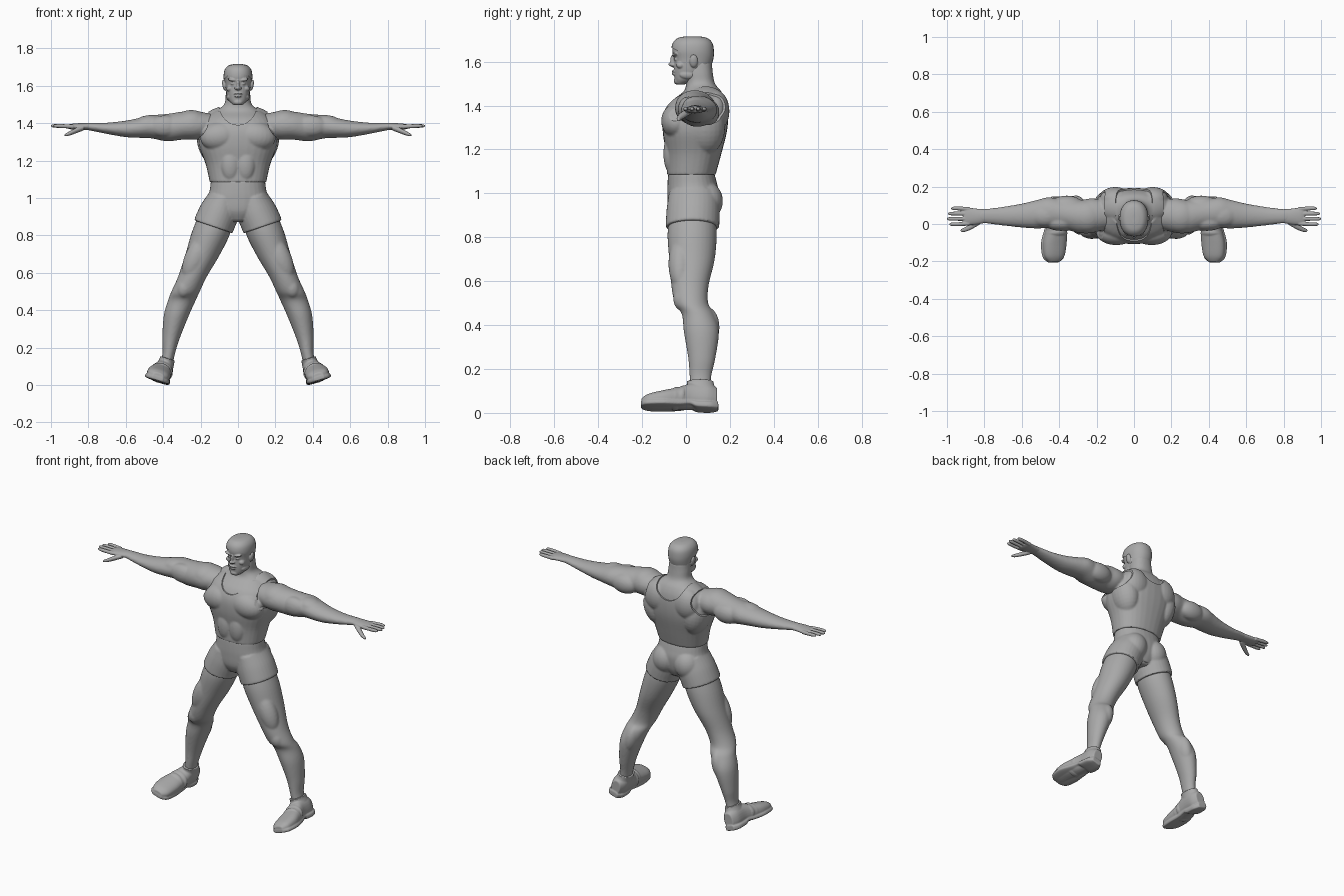
import bpy
import bmesh
from math import cos, sin, pi, copysign, radians
from mathutils import Vector, Matrix, Euler

default_cube = bpy.data.objects.get("Cube")
if default_cube:
    bpy.data.objects.remove(default_cube, do_unlink=True)

clay = bpy.data.materials.new("clay grey")
clay.use_nodes = True
clay.diffuse_color = (.4, .4, .4, 1)
clay.node_tree.nodes["Principled BSDF"].inputs["Base Color"].default_value = clay.diffuse_color

SIDES = 32
STEPS = 5


def resample(rings):
    """Smooth the ring table with a Catmull-Rom spline."""
    points = [Vector(ring) for ring in rings]
    result = []
    for i in range(len(points) - 1):
        before = points[max(i - 1, 0)]
        start, end = points[i], points[i + 1]
        after = points[min(i + 2, len(points) - 1)]
        for step in range(STEPS):
            t = step / STEPS
            slope_in, slope_out = (end - before) / 2, (after - start) / 2
            result.append(start + slope_in * t
                          + (3 * (end - start) - 2 * slope_in - slope_out) * t ** 2
                          + (2 * (start - end) + slope_in + slope_out) * t ** 3)
    return result + [points[-1]]


def loft(bm, rings, axis="z", grow=0, square=2, tilt=0):
    """Closed tube; each ring is (position along axis, centre a, centre b, radius a, radius b)."""
    loops = []
    for along, a, b, radius_a, radius_b in resample(rings):
        loop = []
        for i in range(SIDES):
            c, s = cos(2 * pi * i / SIDES), sin(2 * pi * i / SIDES)
            u = copysign(abs(c) ** (2 / square), c) * (radius_a + grow)
            v = copysign(abs(s) ** (2 / square), s) * (radius_b + grow)
            t = along + tilt * u
            place = {"x": (t, a + u, b + v), "y": (a + u, t, b + v), "z": (a + u, b + v, t)}
            loop.append(bm.verts.new(place[axis]))
        loops.append(loop)
    for low, high in zip(loops, loops[1:]):
        for i in range(SIDES):
            j = (i + 1) % SIDES
            bm.faces.new((low[i], low[j], high[j], high[i]))
    bm.faces.new(loops[0])
    bm.faces.new(loops[-1])


def blob(bm, centre, radii, lean=0, grow=0):
    """Ellipsoid muscle, leaning sideways by a number of degrees."""
    size = Vector(radii) + Vector((grow, grow, grow))
    matrix = Matrix.LocRotScale(Vector(centre), Euler((0, radians(lean), 0)), size)
    bmesh.ops.create_uvsphere(bm, u_segments=24, v_segments=16, radius=1, matrix=matrix)


def mirror(bm):
    copy = bmesh.ops.duplicate(bm, geom=bm.verts[:] + bm.edges[:] + bm.faces[:])
    verts = [item for item in copy["geom"] if isinstance(item, bmesh.types.BMVert)]
    bmesh.ops.scale(bm, vec=(-1, 1, 1), verts=verts)


def finish(name, bm, voxel=0, passes=4, cutter=None):
    """Fuse the volumes, relax the surface, cut it and shade it."""
    bmesh.ops.recalc_face_normals(bm, faces=bm.faces[:])
    mesh = bpy.data.meshes.new(name)
    bm.to_mesh(mesh)
    obj = bpy.data.objects.new(name, mesh)
    bpy.context.collection.objects.link(obj)
    if voxel:
        remesh = obj.modifiers.new("fuse", "REMESH")
        remesh.mode = "VOXEL"
        remesh.voxel_size = voxel
        relax = obj.modifiers.new("relax", "SMOOTH")
        relax.factor = .5
        relax.iterations = passes
    if cutter:
        cut = obj.modifiers.new("cut", "BOOLEAN")
        cut.operation = "DIFFERENCE"
        cut.solver = "EXACT"
        cut.object = cutter
    graph = bpy.context.evaluated_depsgraph_get()
    baked = bpy.data.meshes.new_from_object(obj.evaluated_get(graph))
    obj.modifiers.clear()
    obj.data = baked
    baked.materials.clear()
    baked.materials.append(clay)
    bpy.ops.object.select_all(action="DESELECT")
    obj.select_set(True)
    bpy.context.view_layer.objects.active = obj
    bpy.ops.object.shade_smooth_by_angle(angle=radians(42))
    return obj


def finish_pair(part, bm, voxel=0, passes=2):
    finish("left_" + part, bm, voxel, passes)
    bmesh.ops.scale(bm, vec=(-1, 1, 1), verts=bm.verts[:])
    finish("right_" + part, bm, voxel, passes)


def chest_muscles(bm, grow=0):
    blob(bm, (.095, -.045, 1.33), (.1, .06, .07), 8, grow)       # pectoral
    blob(bm, (.14, .085, 1.3), (.07, .085, .12), 12, grow)       # back flank
    blob(bm, (.1, .13, 1.375), (.085, .06, .09), 0, grow)        # shoulder blade
    blob(bm, (.09, .09, 1.445), (.1, .065, .035), 18, grow)      # neck slope
    blob(bm, (.04, -.065, 1.18), (.045, .03, .085), 0, grow)     # abdomen


chest = [(1.085, 0, .024, .143, .103), (1.18, 0, .035, .165, .118), (1.28, 0, .04, .2, .138),
         (1.36, 0, .045, .2, .14), (1.42, 0, .057, .175, .122), (1.465, 0, .075, .12, .085)]
pelvis = [(.87, 0, .03, .06, .07), (.92, 0, .03, .13, .105), (1.0, 0, .032, .152, .112)]
neck = [(1.5, 0, .066, .074, .066), (1.55, 0, .06, .066, .062), (1.6, 0, .06, .06, .058)]

# Body: leg and arm of one side, mirrored, then the trunk
body = bmesh.new()
loft(body, [(.92, .115, .03, .09, .1), (.82, .142, .028, .104, .112), (.7, .188, .027, .093, .104),
            (.58, .243, .018, .077, .085), (.5, .28, .025, .076, .076), (.45, .301, .055, .074, .074),
            (.37, .33, .07, .067, .08), (.25, .358, .072, .047, .062), (.17, .37, .066, .034, .05),
            (.1, .385, .065, .034, .045)])
blob(body, (.225, -.025, .68), (.06, .055, .13), -23)     # thigh front
blob(body, (.285, -.02, .52), (.042, .038, .055), -20)    # kneecap
blob(body, (.31, .095, .39), (.045, .058, .095), -15)     # calf
loft(body, [(.13, .05, 1.39, .07, .055), (.22, .045, 1.388, .092, .076), (.29, .04, 1.387, .088, .075),
            (.38, .053, 1.376, .08, .073), (.46, .06, 1.38, .082, .062), (.52, .052, 1.375, .076, .054),
            (.6, .045, 1.369, .064, .044), (.7, .042, 1.372, .05, .03), (.8, .042, 1.382, .038, .02),
            (.83, .041, 1.382, .038, .018)], "x")
blob(body, (.25, .04, 1.4), (.095, .088, .07))            # shoulder cap
blob(body, (.39, .008, 1.383), (.09, .045, .058))         # upper arm front
blob(body, (.36, .1, 1.37), (.09, .052, .06))             # upper arm back
blob(body, (.48, .045, 1.4), (.08, .06, .042), 8)         # forearm top
chest_muscles(body)
mirror(body)
loft(body, pelvis + chest + neck, square=2.3)
finish("body", body, .007)

# Hands: palm, four fingers and thumb
hand = bmesh.new()
loft(hand, [(.8, .042, 1.382, .037, .019), (.84, .04, 1.382, .042, .018),
            (.89, .041, 1.381, .047, .015), (.912, .041, 1.381, .043, .009)], "x")
for y, tip in ((.079, .975), (.054, .992), (.029, .997), (.003, .985)):
    spread = (y - .04) * .12
    loft(hand, [(.88, y, 1.381, .011, .011), (.94, y + spread, 1.384, .0105, .0105),
                (tip - .01, y + spread, 1.385, .009, .009), (tip + .003, y + spread, 1.385, .004, .004)], "x")
loft(hand, [(.825, .015, 1.375, .018, .014), (.87, -.012, 1.358, .017, .014),
            (.905, -.03, 1.343, .012, .011), (.927, -.035, 1.335, .006, .006)], "x")
finish_pair("hand", hand, .0032)

# Shirt with scooped neck and open armholes
holes = bmesh.new()
loft(holes, [(-.4, .275, 1.43, .12, .13), (.4, .275, 1.43, .12, .13)], "y")
mirror(holes)
loft(holes, [(-.4, 0, 1.5, .1, .11), (.4, 0, 1.5, .1, .11)], "y")
cutter = finish("shirt_cutter", holes)
cutter.hide_render = True
shirt = bmesh.new()
chest_muscles(shirt, .008)
mirror(shirt)
loft(shirt, chest, grow=.008, square=2.3)
finish("shirt", shirt, .006, 3, cutter)
bpy.data.objects.remove(cutter, do_unlink=True)

# Shorts with slanted hems
shorts = bmesh.new()
loft(shorts, [(.845, .13, .03, .102, .121), (.86, .127, .03, .103, .122), (.93, .098, .033, .1, .121),
              (1.0, .075, .034, .08, .112)], tilt=.34)
blob(shorts, (.075, .09, .965), (.08, .078, .09), -12)    # buttock
mirror(shorts)
loft(shorts, [(.88, 0, .03, .07, .085), (.93, 0, .03, .14, .11), (1.0, 0, .032, .158, .117),
              (1.05, 0, .028, .15, .112), (1.092, 0, .024, .145, .105)], square=2.2)
finish("shorts", shorts, .006, 3)

# Head with facial features
skull = [(1.497, 0, -.025, .025, .022), (1.52, 0, .0, .048, .052), (1.56, 0, .022, .062, .077),
         (1.61, 0, .032, .068, .087), (1.65, 0, .03, .072, .092), (1.685, 0, .03, .066, .085),
         (1.707, 0, .03, .047, .063), (1.715, 0, .03, .02, .03)]
head = bmesh.new()
blob(head, (.03, -.049, 1.631), (.026, .014, .008), -10)  # brow
blob(head, (.027, -.044, 1.611), (.013, .011, .008))      # eye
blob(head, (.043, -.025, 1.585), (.02, .02, .016), 20)    # cheekbone
blob(head, (.009, -.06, 1.586), (.009, .011, .008))       # nostril
blob(head, (.046, .01, 1.54), (.016, .04, .02))           # jaw
blob(head, (.073, .035, 1.603), (.011, .019, .03), 10)    # ear
mirror(head)
loft(head, skull, square=2.2)
blob(head, (0, -.06, 1.603), (.009, .012, .03))           # nose bridge
blob(head, (0, -.067, 1.588), (.01, .013, .01))           # nose tip
blob(head, (0, -.053, 1.556), (.024, .013, .0055))        # upper lip
blob(head, (0, -.052, 1.543), (.02, .013, .0055))         # lower lip
blob(head, (0, -.039, 1.512), (.026, .017, .016))         # chin
finish("head", head, .0034, 2)

# Short hair, trimmed along a sloping hairline
hair = bmesh.new()
loft(hair, skull, grow=.005, square=2.2)
bmesh.ops.bisect_plane(hair, geom=hair.verts[:] + hair.edges[:] + hair.faces[:],
                       plane_co=(0, -.06, 1.66), plane_no=(0, .5, 1), clear_inner=True)
finish("hair", hair)

# Shoes: upper, collar, instep bands and sole, rolled outward with the leg
upper = [(-.203, .425, .055, .03, .018), (-.17, .425, .06, .056, .032), (-.1, .424, .068, .064, .042),
         (-.03, .417, .077, .057, .051), (.03, .408, .09, .05, .062), (.1, .405, .09, .048, .062),
         (.142, .405, .085, .03, .045)]
shoe = bmesh.new()
loft(shoe, upper, "y", square=2.3)
loft(shoe, [(.08, .405, .068, .046, .07), (.12, .405, .068, .045, .068),
            (.15, .404, .066, .041, .061), (.162, .404, .064, .042, .062)], tilt=0)
for y, a, b in ((-.05, .419, .072), (-.018, .414, .08)):
    loft(shoe, [(y - .01, a, b, .06, .05), (y, a, b + .003, .061, .053), (y + .01, a, b + .004, .058, .053)], "y")
loft(shoe, [(-.205, .425, .044, .03, .01), (-.175, .425, .042, .06, .013), (-.1, .424, .042, .068, .014),
            (-.03, .417, .044, .058, .013), (.02, .41, .05, .05, .012), (.05, .407, .042, .052, .016),
            (.11, .405, .04, .05, .017), (.147, .405, .042, .03, .016)], "y", square=4)
bmesh.ops.rotate(shoe, cent=(.42, 0, .065), matrix=Matrix.Rotation(radians(-17), 3, "Y"), verts=shoe.verts[:])
lowest = min(vert.co.z for vert in shoe.verts)
bmesh.ops.translate(shoe, vec=(0, 0, -lowest), verts=shoe.verts[:])
finish_pair("shoe", shoe, .004)
